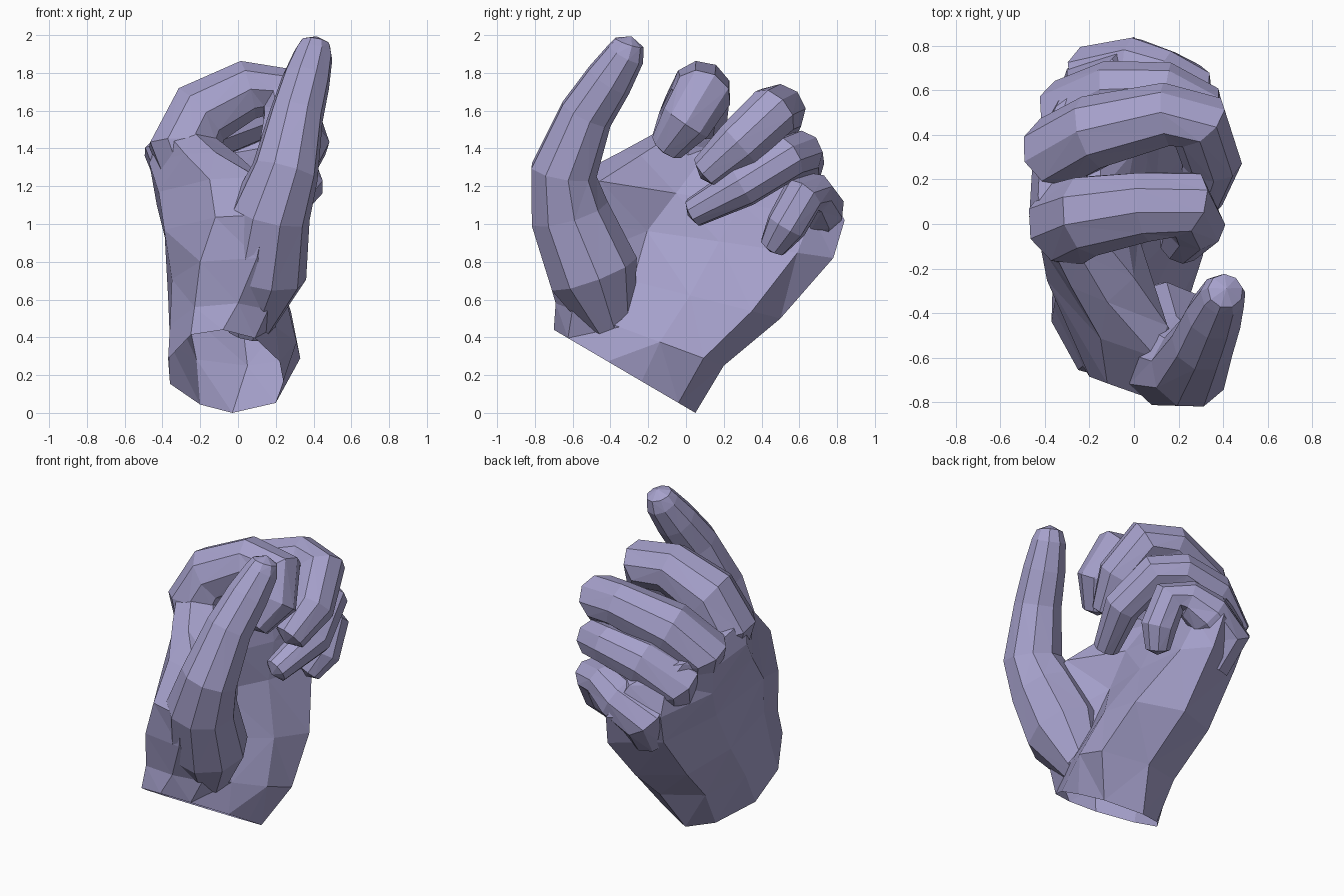
import bpy, bmesh, math
from mathutils import Vector

cube = bpy.data.objects.get("Cube")
if cube:
    bpy.data.objects.remove(cube, do_unlink=True)

# One skin colour for the whole hand
skin = bpy.data.materials.new("lavender_skin")
skin.use_nodes = True
colour = (0.38, 0.355, 0.60, 1.0)
skin.diffuse_color = colour
skin.node_tree.nodes["Principled BSDF"].inputs["Base Color"].default_value = colour


def loft(name, rings, end_tip):
    """Bridge equal rings of points and close the far end with a fan."""
    bm = bmesh.new()
    loops = [[bm.verts.new(p) for p in ring] for ring in rings]
    count = len(loops[0])
    for lower, upper in zip(loops, loops[1:]):
        for i in range(count):
            j = (i + 1) % count
            bm.faces.new((lower[i], lower[j], upper[j], upper[i]))
    apex = bm.verts.new(end_tip)
    for i in range(count):
        bm.faces.new((loops[-1][i], loops[-1][(i + 1) % count], apex))
    bmesh.ops.triangulate(bm, faces=[f for f in bm.faces if len(f.verts) > 3])
    bmesh.ops.recalc_face_normals(bm, faces=bm.faces)
    mesh = bpy.data.meshes.new(name)
    bm.to_mesh(mesh)
    bm.free()
    mesh.materials.append(skin)
    obj = bpy.data.objects.new(name, mesh)
    bpy.context.collection.objects.link(obj)


def finger(name, path, sides=9):
    """Low-poly tube along joints given as (x, y, z, radius), rooted inside the palm."""
    points = [Vector(joint[:3]) for joint in path]
    radii = [joint[3] for joint in path]
    last = len(points) - 1
    tangents = [(points[min(i + 1, last)] - points[max(i - 1, 0)]).normalized()
                for i in range(last + 1)]
    side = tangents[0].orthogonal().normalized()
    rings = []
    for i, (centre, radius, tangent) in enumerate(zip(points, radii, tangents)):
        if i:
            side = tangents[i - 1].rotation_difference(tangent) @ side
        other = tangent.cross(side)
        angles = [math.tau * k / sides for k in range(sides)]
        rings.append([centre + radius * (math.cos(a) * side + math.sin(a) * other)
                      for a in angles])
    loft(name, rings, points[-1] + tangents[-1] * radii[-1] * 0.45)


# Palm and wrist: each row has the thumb edge (y, z), the little-finger edge (y, z),
# then the depth x around the section: back of the hand first, hollow palm after
across = (0, 0.06, 0.35, 0.65, 0.9, 1, 0.88, 0.62, 0.38, 0.1)
palm_rows = [
    ((-0.7, 0.44), (0.05, 0), (-0.08, -0.25, -0.37, -0.36, -0.2, -0.03, 0.2, 0.24, 0.22, 0.09)),
    ((-0.69, 0.58), (0.2, 0.25), (0, -0.23, -0.36, -0.36, -0.22, 0.05, 0.33, 0.31, 0.2, 0.16)),
    ((-0.76, 0.82), (0.5, 0.5), (0.1, -0.2, -0.35, -0.37, -0.27, 0.02, 0.28, 0.25, 0.1, 0.25)),
    ((-0.81, 1.05), (0.78, 0.82), (0.15, -0.12, -0.39, -0.38, -0.27, 0.03, 0.13, 0.1, 0.02, 0.25)),
    ((-0.6, 1.25), (0.84, 1.02), (0.1, -0.15, -0.42, -0.43, -0.3, 0, 0.07, 0.06, 0.02, 0.15)),
    ((-0.35, 1.38), (0.74, 1.22), (-0.12, -0.28, -0.47, -0.45, -0.3, -0.1, 0.03, 0, -0.05, 0)),
    ((-0.13, 1.5), (0.6, 1.33), (-0.25, -0.38, -0.43, -0.42, -0.35, -0.25, -0.15, -0.15, -0.15, -0.15)),
]
palm_rings = []
for thumb_edge, little_edge, depths in palm_rows:
    a, b = Vector(thumb_edge), Vector(little_edge)
    spots = [a.lerp(b, t) for t in across]
    palm_rings.append([(x, spot.x, spot.y) for x, spot in zip(depths, spots)])
knuckle_centre = sum((Vector(p) for p in palm_rings[-1]), Vector()) / len(across)
loft("palm_and_wrist", palm_rings, knuckle_centre)

# Thumb with its fleshy root, raised and leaning towards the fingers
finger("thumb", [
    (0.05, -0.38, 0.42, 0.11), (0.12, -0.49, 0.74, 0.245), (0.17, -0.62, 1.06, 0.215),
    (0.25, -0.65, 1.28, 0.18), (0.31, -0.53, 1.58, 0.145), (0.36, -0.41, 1.76, 0.13),
    (0.4, -0.32, 1.9, 0.105), (0.41, -0.3, 1.96, 0.08)])

# Four fingers curled over the palm
finger("index_finger", [
    (-0.2, -0.04, 1.15, 0.16), (-0.28, 0.01, 1.42, 0.2), (-0.2, 0.04, 1.58, 0.185),
    (0.05, 0.08, 1.71, 0.16), (0.23, 0.09, 1.69, 0.155), (0.27, 0, 1.54, 0.14),
    (0.2, -0.1, 1.41, 0.095)])
finger("middle_finger", [
    (-0.24, 0.25, 1.1, 0.14), (-0.33, 0.33, 1.36, 0.175), (-0.18, 0.41, 1.49, 0.17),
    (0.15, 0.49, 1.6, 0.145), (0.29, 0.46, 1.59, 0.145), (0.35, 0.28, 1.42, 0.135),
    (0.3, 0.11, 1.27, 0.1)])
finger("ring_finger", [
    (-0.2, 0.4, 1, 0.14), (-0.27, 0.51, 1.21, 0.165), (-0.1, 0.59, 1.32, 0.145),
    (0.15, 0.6, 1.37, 0.125), (0.28, 0.54, 1.35, 0.12), (0.34, 0.3, 1.2, 0.115),
    (0.25, 0.04, 1.06, 0.08)])
finger("little_finger", [
    (-0.12, 0.55, 0.83, 0.13), (-0.15, 0.66, 1.01, 0.165), (0.01, 0.7, 1.09, 0.14),
    (0.14, 0.67, 1.16, 0.115), (0.24, 0.62, 1.15, 0.115), (0.25, 0.53, 0.99, 0.11),
    (0.2, 0.46, 0.88, 0.075)])
